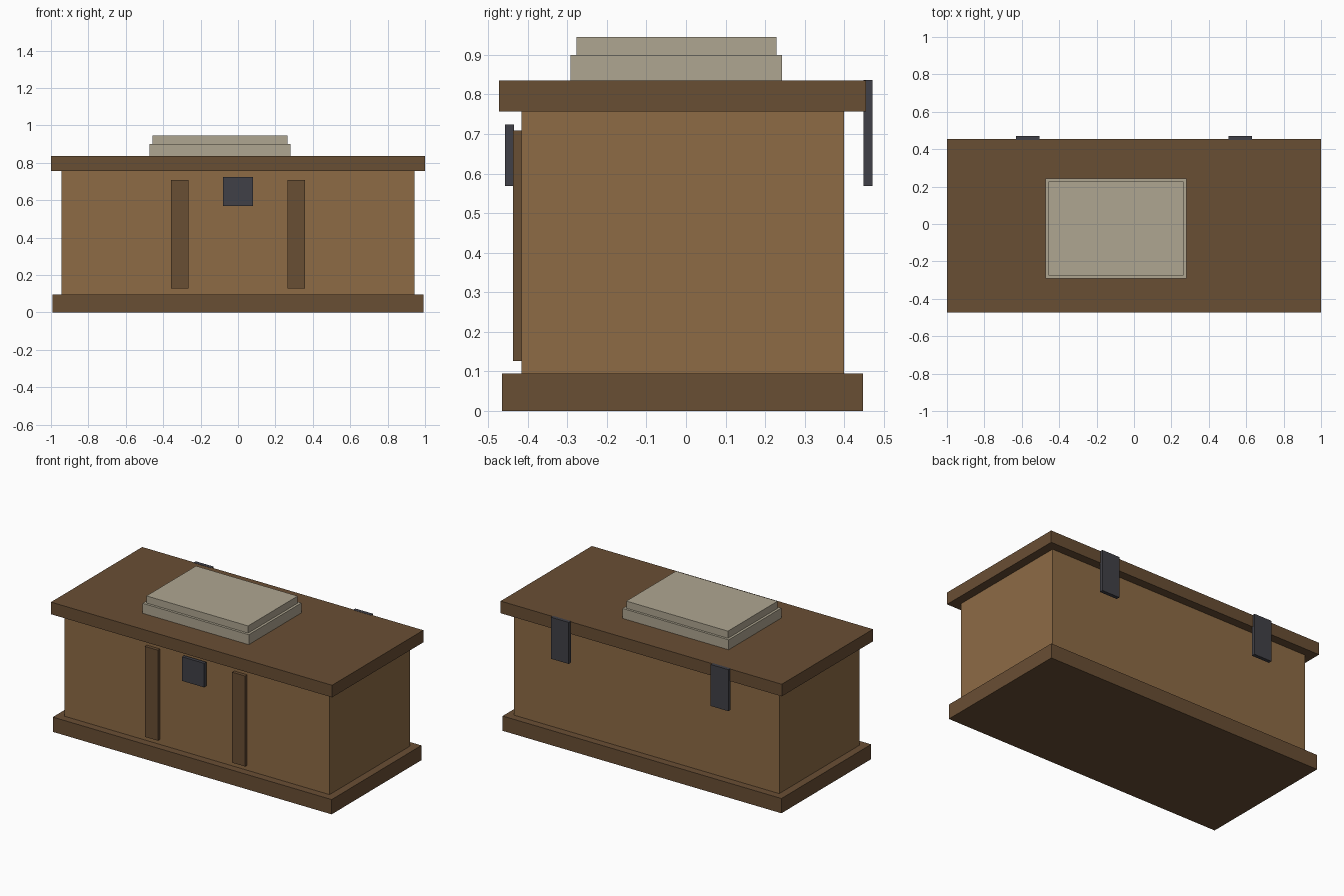
import bpy
import bmesh

if "Cube" in bpy.data.objects:
    bpy.data.objects.remove(bpy.data.objects["Cube"])


def material(name, hex_rgb):
    """Flat material from an sRGB hex value."""
    lin = []
    for shift in (16, 8, 0):
        c = ((hex_rgb >> shift) & 255) / 255
        lin.append(c / 12.92 if c <= 0.04045 else ((c + 0.055) / 1.055) ** 2.4)
    m = bpy.data.materials.new(name)
    m.diffuse_color = (*lin, 1.0)
    m.use_nodes = True
    m.node_tree.nodes["Principled BSDF"].inputs["Base Color"].default_value = m.diffuse_color
    return m


def box(name, x, y, z, mat):
    """Box given by its (min, max) range on each axis."""
    bm = bmesh.new()
    bmesh.ops.create_cube(bm, size=1.0)
    for v in bm.verts:
        v.co = [r[0] if c < 0 else r[1] for c, r in zip(v.co, (x, y, z))]
    mesh = bpy.data.meshes.new(name)
    bm.to_mesh(mesh)
    bm.free()
    mesh.materials.append(mat)
    ob = bpy.data.objects.new(name, mesh)
    bpy.context.collection.objects.link(ob)
    return ob


light_wood = material("light wood", 0x8D6B45)
dark_wood = material("dark wood", 0x694E34)
iron = material("dark iron", 0x404047)
paper = material("pale paper", 0xAFA691)

# Chest carcass
box("base_plinth", (-0.992, 0.992), (-0.465, 0.447), (0.0, 0.095), dark_wood)
box("chest_body", (-0.943, 0.943), (-0.416, 0.399), (0.095, 0.757), light_wood)
box("lid", (-1.0, 1.0), (-0.472, 0.455), (0.757, 0.835), dark_wood)

# Front latch plate
box("latch", (-0.079, 0.079), (-0.457, -0.435), (0.569, 0.724), iron)

# Front battens and back hinges, one pair each
for side, s in (("left", -1), ("right", 1)):
    cx = s * 0.311
    box(f"{side}_batten", (cx - 0.046, cx + 0.046), (-0.437, -0.416), (0.127, 0.709), dark_wood)
    cx = s * 0.568
    box(f"{side}_hinge", (cx - 0.063, cx + 0.063), (0.448, 0.471), (0.569, 0.836), iron)

# Stacked slabs resting on the lid
box("lower_slab", (-0.474, 0.281), (-0.292, 0.243), (0.835, 0.899), paper)
box("upper_slab", (-0.458, 0.265), (-0.276, 0.228), (0.899, 0.945), paper)
